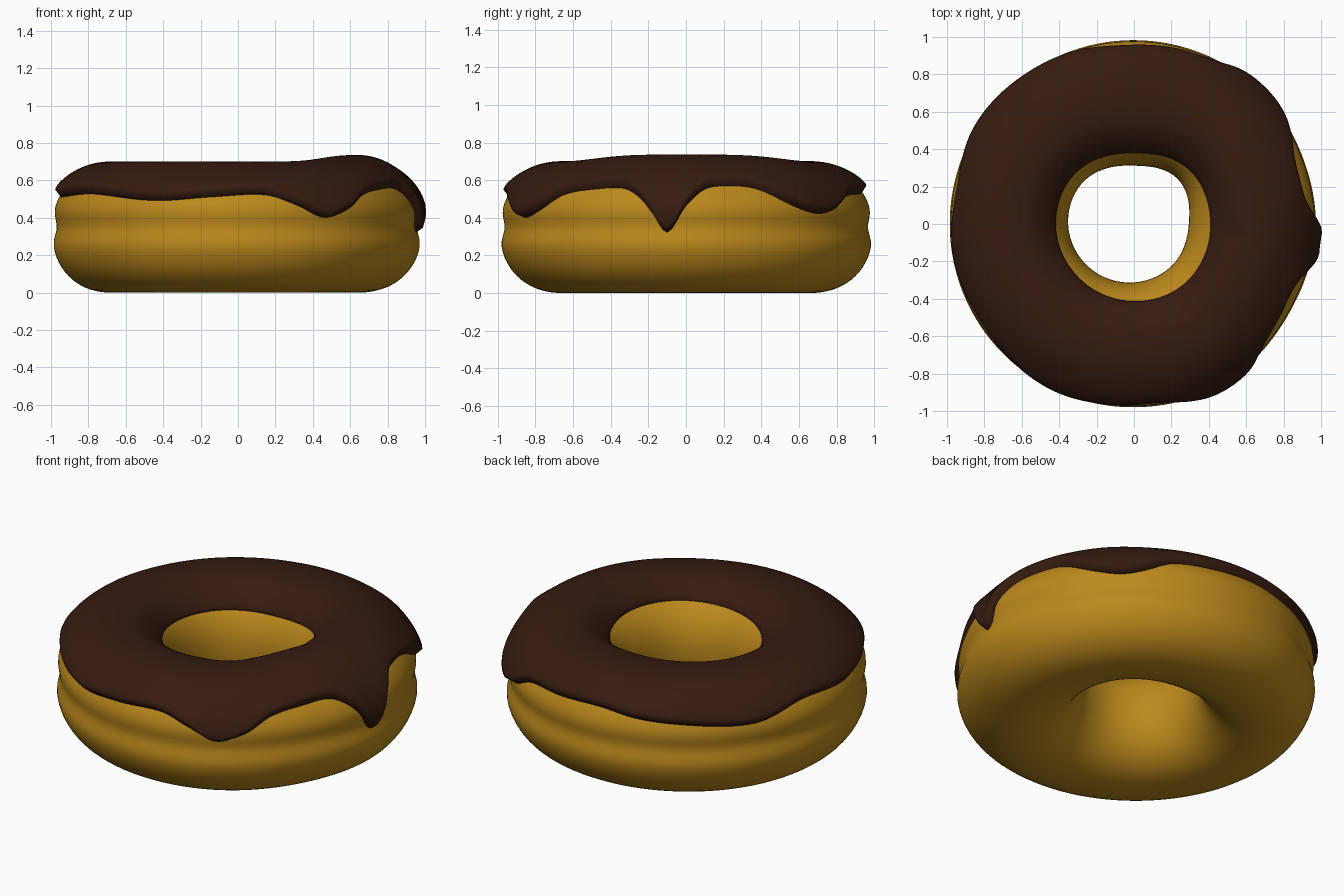
import bpy
from math import sin, cos, atan2, degrees, radians, pi, exp, hypot

if "Cube" in bpy.data.objects:
    bpy.data.objects.remove(bpy.data.objects["Cube"])

H = 0.335      # half height of the dough
N = 2.2        # roundness of the cross-section
STEPS = 240    # steps around the ring


def ring_curve(keys):
    """Smooth periodic curve through (degrees, value) keys."""
    k = sorted(keys)
    k = [(a - 360, v) for a, v in k[-2:]] + k + [(a + 360, v) for a, v in k[:3]]

    def f(deg):
        deg = (deg - k[1][0]) % 360 + k[1][0]
        for i in range(1, len(k) - 2):
            (a0, v0), (a1, v1), (a2, v2), (a3, v3) = k[i - 1:i + 3]
            if a1 <= deg <= a2:
                d = a2 - a1
                t = (deg - a1) / d
                m1 = d * (v2 - v0) / (a2 - a0)
                m2 = d * (v3 - v1) / (a3 - a1)
                return ((2*t**3 - 3*t*t + 1) * v1 + (t**3 - 2*t*t + t) * m1
                        + (3*t*t - 2*t**3) * v2 + (t**3 - t*t) * m2)
        return k[1][1]
    return f


# Radii of the ring and height of the icing's edges, by angle from +x
inner_radius = ring_curve([(0, .293), (45, .335), (90, .312), (140, .352),
                           (180, .352), (225, .333), (270, .312), (315, .30)])
outer_radius = ring_curve([(0, .982), (20, .98), (46, .99), (90, .993), (135, .995),
                           (180, .995), (225, .995), (270, .99), (299, .988), (330, .967)])
outer_edge = ring_curve([(0, .45), (6, .535), (13, .555), (24, .54), (37, .445),
                         (46, .41), (54, .435), (63, .50), (78, .515), (95, .525),
                         (109, .50), (124, .485), (148, .465), (167, .52), (190, .50),
                         (215, .515), (243, .48), (262, .50), (279, .51), (289, .455),
                         (298, .39), (307, .43), (316, .51), (329, .54), (339, .54),
                         (345, .49), (349, .42), (354, .31)])
inner_edge = ring_curve([(0, .60), (60, .56), (124, .55), (200, .56), (304, .60)])


def surface(deg, phi):
    """Dough cross-section: phi 0 is outside, pi/2 is top, pi is the hole."""
    ri, ro = inner_radius(deg), outer_radius(deg)
    s = (abs(cos(phi))**N + abs(sin(phi))**N) ** (-1 / N)
    z = H + H * s * sin(phi)
    r = (ri + ro) / 2 + (ro - ri) / 2 * s * cos(phi)
    if cos(phi) > 0:   # shallow waist crease
        r -= .026 * exp(-((z - .35) / .065) ** 2)
    return r, z


def offset(deg, phi, dist):
    r, z = surface(deg, phi)
    r0, z0 = surface(deg, phi - .02)
    r1, z1 = surface(deg, phi + .02)
    dr, dz = r1 - r0, z1 - z0
    length = hypot(dr, dz)
    return r + dz / length * dist, z - dr / length * dist


def phi_at(z):
    s = (z - H) / H
    return atan2(s, (1 - abs(s) ** N) ** (1 / N))


def ring_object(name, section, color):
    """Sweep a closed cross-section that varies with angle around z."""
    verts, faces = [], []
    for i in range(STEPS):
        deg = 360 * i / STEPS
        a = radians(deg)
        pts = section(deg)
        n = len(pts)
        verts += [(r * cos(a), r * sin(a), z) for r, z in pts]
        for j in range(n):
            k, i2 = (j + 1) % n, (i + 1) % STEPS
            faces.append((i * n + j, i2 * n + j, i2 * n + k, i * n + k))
    mesh = bpy.data.meshes.new(name)
    mesh.from_pydata(verts, [], faces)
    mesh.update()
    obj = bpy.data.objects.new(name, mesh)
    bpy.context.collection.objects.link(obj)
    mat = bpy.data.materials.new(name)
    mat.diffuse_color = (*color, 1)
    mat.use_nodes = True
    mat.node_tree.nodes["Principled BSDF"].inputs["Base Color"].default_value = mat.diffuse_color
    mesh.materials.append(mat)
    mesh.polygons.foreach_set("use_smooth", [True] * len(faces))
    return obj


def dough_section(deg):
    return [surface(deg, 2 * pi * j / 72) for j in range(72)]


def icing_section(deg):
    p0 = phi_at(outer_edge(deg) + .012)
    p1 = pi - phi_at(inner_edge(deg))
    d = (deg + 180) % 360 - 180
    bump = .035 * exp(-(d / 48) ** 4)    # thicker side of the icing
    pts = []
    for j in range(41):
        t = j / 40
        phi = p0 + (p1 - p0) * t
        e = min(t, 1 - t)
        round_edge = min(1, e / .04)
        round_edge = (1 - (1 - round_edge) ** 2) ** .5
        lip = .012 * exp(-(t / .18) ** 2)
        fade = 1 - .85 * max(0, (t - .72) / .28)   # thins into the hole
        r, z = offset(deg, phi, (.031 + lip) * round_edge * fade)
        pts.append((r, z + bump * max(0, sin(phi)) ** 4))
    # Underside, just inside the dough
    pts += [offset(deg, p0 + (p1 - p0) * j / 20, -.006) for j in range(20, -1, -1)]
    return pts


ring_object("dough_ring", dough_section, (.50, .25, .012))
ring_object("icing", icing_section, (.036, .011, .005))
